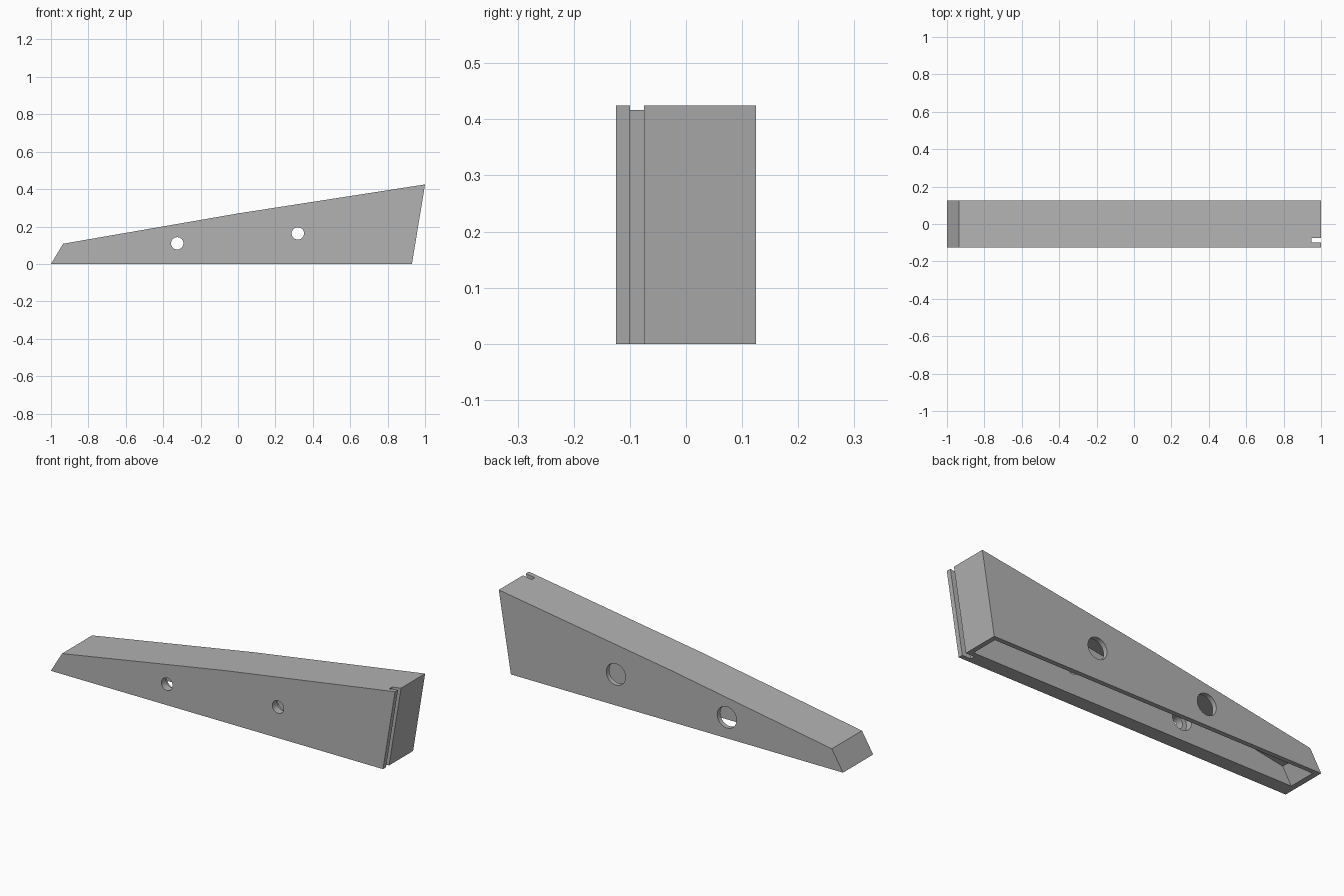
import bpy, bmesh, math
from mathutils import Matrix

if "Cube" in bpy.data.objects:
    bpy.data.objects.remove(bpy.data.objects["Cube"])

grey = bpy.data.materials.new("plain_grey")
grey.diffuse_color = (0.45, 0.45, 0.45, 1)
grey.use_nodes = True
grey.node_tree.nodes["Principled BSDF"].inputs["Base Color"].default_value = grey.diffuse_color


def prism(name, profile, y0, y1):
    """Extrude an (x, z) outline along y."""
    bm = bmesh.new()
    face = bm.faces.new([bm.verts.new((x, y0, z)) for x, z in profile])
    ext = bmesh.ops.extrude_face_region(bm, geom=[face])
    verts = [v for v in ext["geom"] if isinstance(v, bmesh.types.BMVert)]
    bmesh.ops.translate(bm, vec=(0, y1 - y0, 0), verts=verts)
    bmesh.ops.recalc_face_normals(bm, faces=bm.faces)
    return finish(name, bm)


def rod(name, x, z, r, y0, y1):
    """Cylinder lying along y."""
    bm = bmesh.new()
    m = Matrix.Translation((x, (y0 + y1) / 2, z)) @ Matrix.Rotation(math.pi / 2, 4, 'X')
    bmesh.ops.create_cone(bm, cap_ends=True, segments=40, radius1=r, radius2=r,
                          depth=y1 - y0, matrix=m)
    return finish(name, bm)


def finish(name, bm):
    me = bpy.data.meshes.new(name)
    bm.to_mesh(me)
    bm.free()
    me.materials.append(grey)
    ob = bpy.data.objects.new(name, me)
    bpy.context.collection.objects.link(ob)
    return ob


# Wedge-shaped body with a gently bent top
body = prism("wedge_body", [(-1, 0), (-0.935, 0.108), (0, 0.27), (1, 0.425), (0.93, 0)],
             -0.125, 0.125)

cutters = [
    # Cavity open at the bottom, thicker wall at the front
    prism("cavity_cutter", [(-0.985, -0.025), (-0.92, 0.085), (0.0, 0.245),
                            (0.971, 0.395), (0.901, -0.025)], -0.05, 0.10),
    # Slot running down the slanted tall end
    prism("slot_cutter", [(0.872, -0.05), (0.962, 0.496), (1.2, 0.496), (1.2, -0.05)],
          -0.10, -0.075),
]
# Screw holes: narrow through the front, wide from the back
for i, (x, z) in enumerate([(-0.325, 0.11), (0.32, 0.163)]):
    cutters.append(rod(f"screw_cutter_{i}", x, z, 0.033, -0.2, 0.0))
    cutters.append(rod(f"head_cutter_{i}", x, z, 0.056, -0.085, 0.2))

bpy.context.view_layer.objects.active = body
body.select_set(True)
for c in cutters:
    mod = body.modifiers.new(c.name, 'BOOLEAN')
    mod.operation = 'DIFFERENCE'
    mod.solver = 'EXACT'
    mod.object = c
    bpy.ops.object.modifier_apply(modifier=mod.name)
    bpy.data.objects.remove(c)

bpy.ops.object.shade_smooth_by_angle(angle=math.radians(20))
